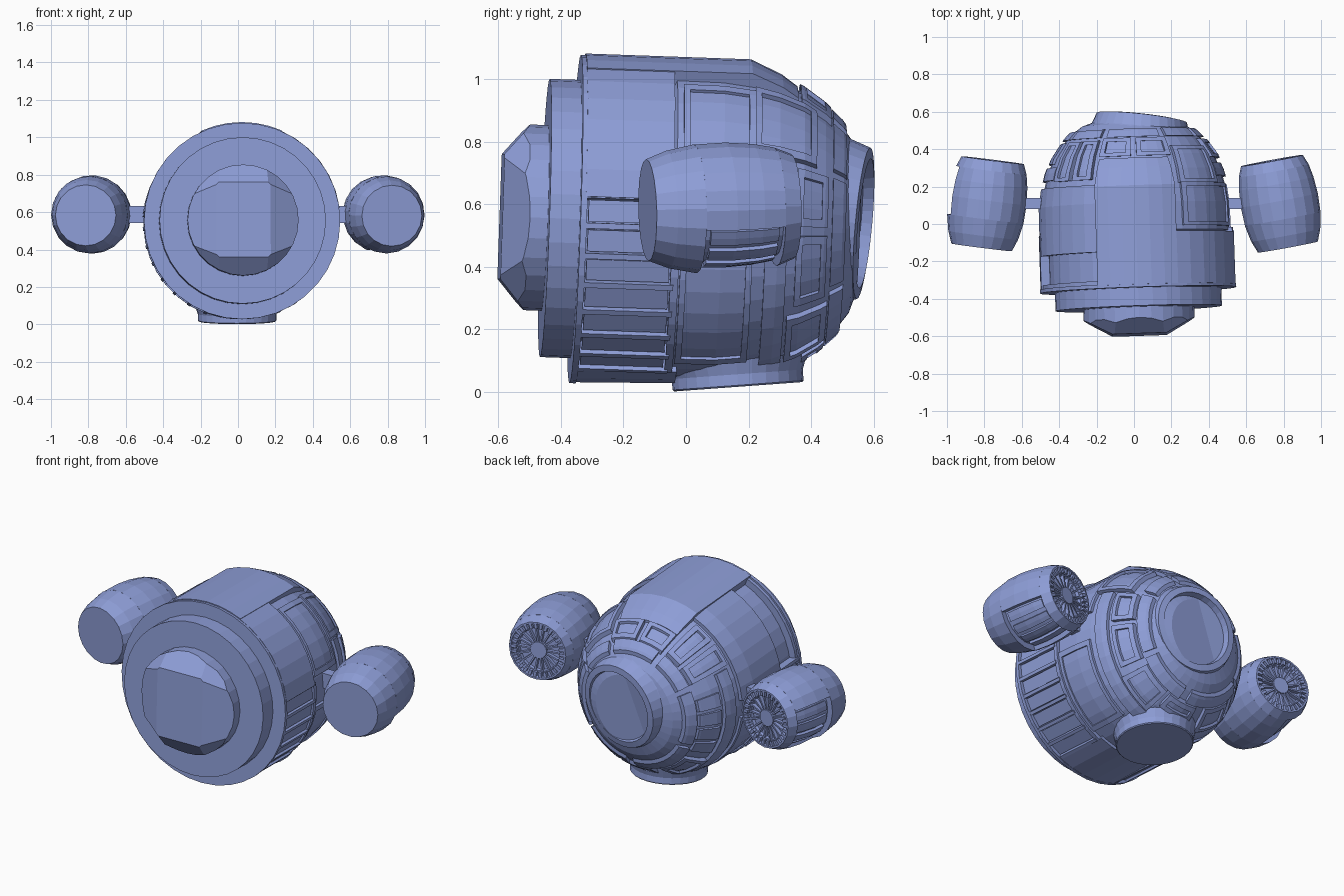
import bpy, bmesh
from math import sin, cos, radians, ceil, pi
from mathutils import Matrix, Vector

if "Cube" in bpy.data.objects:
    bpy.data.objects.remove(bpy.data.objects["Cube"])

BLUE = bpy.data.materials.new("blue_paint")
BLUE.diffuse_color = (0.27, 0.34, 0.68, 1)
BLUE.use_nodes = True
BLUE.node_tree.nodes["Principled BSDF"].inputs["Base Color"].default_value = BLUE.diffuse_color


def axis_matrix(loc, direction):
    """Frame whose local Y axis points along direction."""
    q = Vector((0, 1, 0)).rotation_difference(Vector(direction).normalized())
    return Matrix.Translation(loc) @ q.to_matrix().to_4x4()


def finish(bm, name, mat):
    bmesh.ops.recalc_face_normals(bm, faces=bm.faces)
    me = bpy.data.meshes.new(name)
    bm.to_mesh(me)
    bm.free()
    me.materials.append(BLUE)
    ob = bpy.data.objects.new(name, me)
    ob.matrix_world = mat
    bpy.context.collection.objects.link(ob)
    return ob


def lathe(bm, prof, n=36):
    """Solid of revolution about Y with capped ends."""
    rings = [[bm.verts.new((r * cos(2 * pi * i / n), y, r * sin(2 * pi * i / n)))
              for i in range(n)] for y, r in prof]
    for p, q in zip(rings, rings[1:]):
        for i in range(n):
            bm.faces.new((p[i], p[(i + 1) % n], q[(i + 1) % n], q[i]))
    bm.faces.new(rings[0])
    bm.faces.new(rings[-1])


def shell(bm, prof, a0, a1, thick=0.04, step=10):
    """Closed curved plate following a profile between two angles."""
    n = max(1, ceil((a1 - a0) / step - 0.01))
    loop = prof + [(y, r - thick) for y, r in reversed(prof)]
    cols = []
    for i in range(n + 1):
        a = radians(a0 + (a1 - a0) * i / n)
        cols.append([bm.verts.new((r * cos(a), y, r * sin(a))) for y, r in loop])
    m = len(loop)
    for p, q in zip(cols, cols[1:]):
        for j in range(m):
            bm.faces.new((p[j], p[(j + 1) % m], q[(j + 1) % m], q[j]))
    k = m // 2
    for c in (cols[0], cols[-1]):
        for j in range(k - 1):
            bm.faces.new((c[j], c[j + 1], c[m - 2 - j], c[m - 1 - j]))


def radius(prof, y):
    for (y0, r0), (y1, r1) in zip(prof, prof[1:]):
        if y <= y1:
            return r0 + (r1 - r0) * (y - y0) / (y1 - y0)
    return prof[-1][1]


def sub(prof, y0, y1, h=0.0):
    """Part of a profile between y0 and y1, raised by h."""
    ys = [y0] + [y for y, _ in prof if y0 + .004 < y < y1 - .004] + [y1]
    return [(y, radius(prof, y) + h) for y in ys]


def frame(bm, prof, a0, a1, y0, y1, h=0.022, wa=3.5, wy=0.02):
    """Plate with a raised rim."""
    shell(bm, sub(prof, y0, y1, h * .4), a0, a1)
    for b0, b1, c0, c1 in ((a0, a0 + wa, y0, y1), (a1 - wa, a1, y0, y1),
                           (a0 + wa, a1 - wa, y0, y0 + wy), (a0 + wa, a1 - wa, y1 - wy, y1)):
        shell(bm, sub(prof, c0, c1, h), b0, b1)


# Body: domed core, slightly tilted
BODY = axis_matrix((0.01, 0, 0.54), (-.034, 1, -.035))
CORE = [(-.35, .475), (-.06, .475), (-.05, .498), (.1, .496), (.2, .483), (.28, .462), (.36, .428),
        (.43, .38), (.49, .325), (.53, .27), (.55, .21)]
bm = bmesh.new()
lathe(bm, CORE)
finish(bm, "body_core", BODY)

# Front flange and stepped ring
bm = bmesh.new()
lathe(bm, [(-.355, .525), (-.335, .525)])
lathe(bm, [(-.452, .445), (-.34, .445)])
finish(bm, "front_rings", BODY)

# Nose: drum with eight chamfers
bm = bmesh.new()
lathe(bm, [(-.592, .297), (-.43, .297)], 28)
for k in range(8):
    d = Vector((cos(k * pi / 4), 0, sin(k * pi / 4)))
    inner = (.145, .235, .2, .235)[k % 4]
    no = d * .085 + Vector((0, -(.3 - inner), 0))
    bmesh.ops.bisect_plane(bm, geom=bm.verts[:] + bm.edges[:] + bm.faces[:],
                           plane_co=d * .3 + Vector((0, -.507, 0)), plane_no=no, clear_outer=True)
    bmesh.ops.holes_fill(bm, edges=bm.edges)
finish(bm, "nose", BODY)

# Collar, top saddle, keel and left shoulder plates
bm = bmesh.new()
shell(bm, [(-.34, .527), (-.06, .527)], 8, 67, .06)
shell(bm, [(-.34, .53), (.19, .53), (.29, .485), (.34, .45)], 66, 114, .07, 8)
shell(bm, [(-.34, .523), (-.02, .515)], 248, 292, .05)
shell(bm, [(-.16, .52), (.1, .518), (.2, .502)], 113, 176, .05)
shell(bm, [(-.34, .515), (-.315, .515)], 113, 176)
finish(bm, "collar_plates", BODY)

# Longitudinal ribs on both lower flanks
bm = bmesh.new()
for start in (-68, 172):
    for i in range(8):
        a = start + i * 10.8
        shell(bm, [(-.34, .522), (-.05, .522)], a, a + 2, .06)
        shell(bm, [(-.33, .51), (-.065, .51)], a + 2.5, a + 10.3, .05)
    shell(bm, [(-.06, .518), (-.035, .518)], start, start + 77)
finish(bm, "flank_ribs", BODY)

# Side panels between collar and dome
bm = bmesh.new()
for a0, a1 in ((12, 60), (-62, -8), (188, 242)):
    frame(bm, CORE, a0, a1, -.03, .2, .014)
finish(bm, "side_panels", BODY)

# Raised dome rib and broken ring round the porthole
bm = bmesh.new()
for a0, a1 in ((-72, 26), (152, 252)):
    shell(bm, sub(CORE, .24, .31, .018), a0, a1)
for a0, a1 in ((-80, -35), (-30, 25), (30, 62), (68, 112), (118, 150), (155, 205), (210, 272)):
    shell(bm, sub(CORE, .455, .50, .022), a0, a1)
finish(bm, "dome_ribs", BODY)

# Framed dome panels
bm = bmesh.new()
for a0, a1, y0, y1 in ((28, 61, .2, .40), (64, 88, .35, .45), (92, 114, .35, .45),
                       (118, 132, .23, .44), (135, 150, .23, .44), (-68, -40, .32, .45),
                       (222, 250, .32, .45), (-100, -72, .38, .45),
                       (-34, -4, .34, .44), (0, 24, .34, .44)):
    frame(bm, CORE, a0, a1, y0, y1, .024)
for a in (164, 177, 190, 203):
    shell(bm, sub(CORE, .33, .44, .015), a, a + 10)
finish(bm, "dome_panels", BODY)

# Porthole rim with recessed glass
bm = bmesh.new()
lathe(bm, [(-.09, .30), (-.05, .265), (.015, .243), (.02, .208), (-.015, .198), (-.015, .18)], 32)
finish(bm, "porthole", axis_matrix((.04, .553, .54), (.11, 1, -.09)))

# Foot disc underneath
bm = bmesh.new()
lathe(bm, [(-.025, .205), (-.02, .21), (.015, .21), (.13, .25)], 28)
finish(bm, "foot", axis_matrix((-.005, .165, .041), (0, -.073, 1)))

# Side pods
POD = [(-.235, .163), (-.17, .188), (-.08, .206), (.02, .21), (.11, .203), (.18, .19), (.235, .168)]


def pod(side, mat, s0, s1):
    bm = bmesh.new()
    lathe(bm, sub(POD, -.235, -.08), 20)
    lathe(bm, sub(POD, -.09, .19, -.035), 20)
    lathe(bm, sub(POD, .18, .235) + [(.235, .158), (.215, .154), (.212, .124), (.195, .12)], 20)
    shell(bm, sub(POD, -.08, .18), s1, s0 + 360, .04, 18)
    finish(bm, side + "_pod", mat)
    # Slats inside the slot
    bm = bmesh.new()
    w = (s1 - s0) / 4
    for i in range(4):
        shell(bm, sub(POD, -.06, .165, -.022), s0 + i * w + 4, s0 + (i + 1) * w - 4, .03)
    finish(bm, side + "_pod_slats", mat)
    # Turbine: rim teeth, blades and hub
    bm = bmesh.new()
    for n, r, y, size in ((30, .142, .219, (.03, .026, .016)), (18, .085, .205, (.085, .022, .009))):
        for i in range(n):
            m = (Matrix.Rotation(2 * pi * i / n, 4, 'Y') @ Matrix.Translation((r, y, 0))
                 @ Matrix.Diagonal((*size, 1)))
            bmesh.ops.create_cube(bm, size=1, matrix=m)
    lathe(bm, [(.19, .048), (.222, .048)], 16)
    finish(bm, side + "_pod_turbine", mat)


pod("right", axis_matrix((.78, .108, .587), (-.085, .46, .012)), -115, -20)
pod("left", axis_matrix((-.785, .108, .587), (.058, .46, .008)), 155, 252)

# Struts joining pods to body
bm = bmesh.new()
for x in (.54, -.54):
    bmesh.ops.create_cube(bm, size=1, matrix=Matrix.Translation((x, .11, .588))
                          @ Matrix.Diagonal((.16, .06, .09, 1)))
finish(bm, "struts", Matrix())
